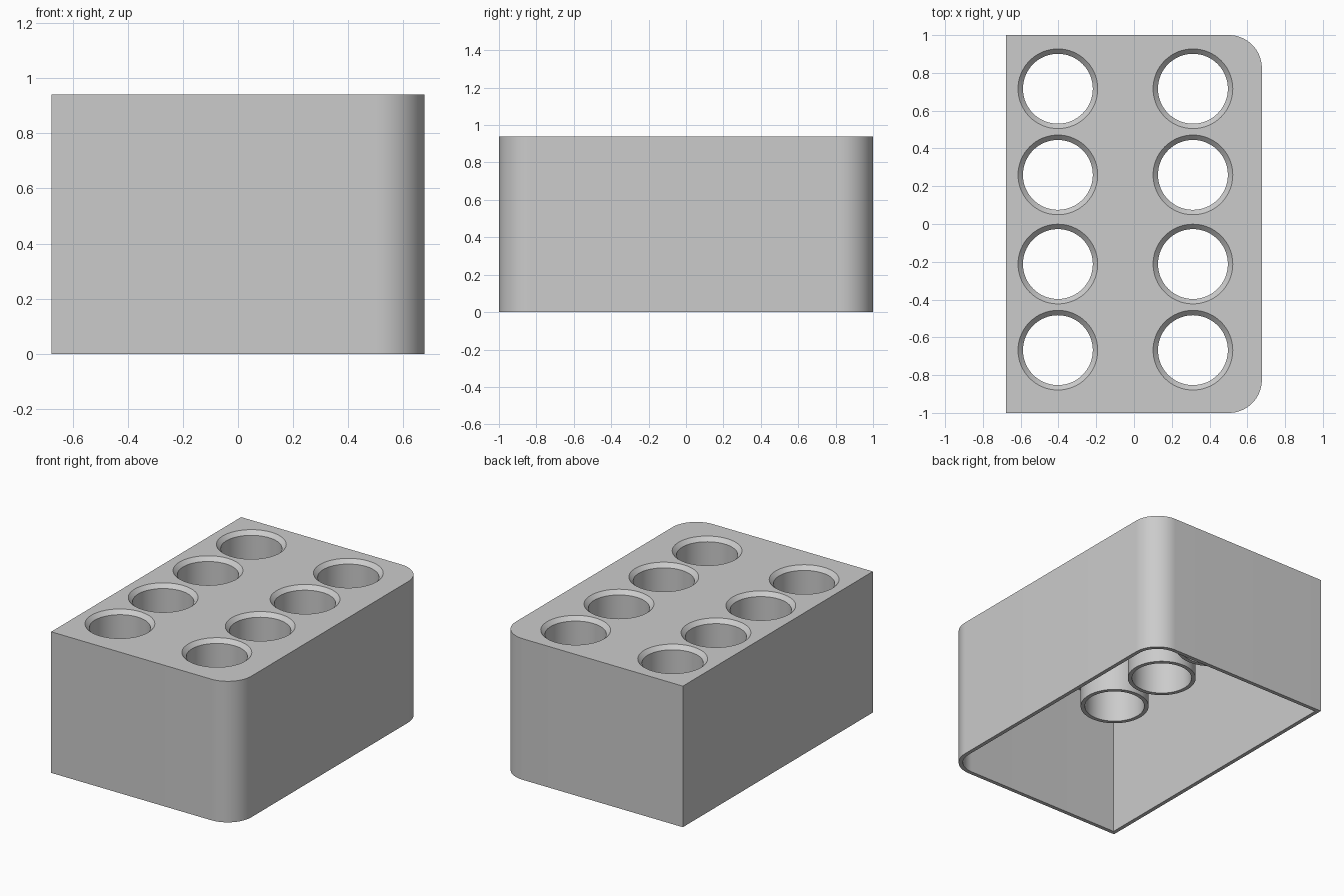
import bpy, bmesh
from math import sin, cos, pi, radians

cube = bpy.data.objects.get("Cube")
if cube:
    bpy.data.objects.remove(cube)

HALF_X, HALF_Y, HEIGHT = 0.677, 1.0, 0.94
WALL, CORNER = 0.026, 0.175
HOLE_R, TUBE_R, TUBE_BOTTOM = 0.185, 0.211, 0.67
CENTRES = [(x, y) for x in (-0.403, 0.312) for y in (-0.668, -0.212, 0.26, 0.716)]

grey = bpy.data.materials.new("plain grey")
grey.use_nodes = True
grey.diffuse_color = (0.6, 0.6, 0.6, 1)
grey.node_tree.nodes["Principled BSDF"].inputs["Base Color"].default_value = (0.6, 0.6, 0.6, 1)


def add_object(name, bm):
    bmesh.ops.recalc_face_normals(bm, faces=bm.faces)
    mesh = bpy.data.meshes.new(name)
    bm.to_mesh(mesh)
    bm.free()
    mesh.materials.append(grey)
    obj = bpy.data.objects.new(name, mesh)
    bpy.context.collection.objects.link(obj)
    return obj


def loft(bm, rings):
    """Closed solid through a stack of rings of equal length."""
    rows = [[bm.verts.new(p) for p in ring] for ring in rings]
    for low, high in zip(rows, rows[1:]):
        for i in range(len(low)):
            bm.faces.new((low[i - 1], low[i], high[i], high[i - 1]))
    bm.faces.new(rows[0][::-1])
    bm.faces.new(rows[-1])


def outline(inset, z, steps=16):
    """Rectangle with the two +x corners rounded."""
    hx, hy, r = HALF_X - inset, HALF_Y - inset, CORNER - inset
    pts = [(-hx, hy, z), (-hx, -hy, z)]
    for side, start in ((-1, -pi / 2), (1, 0)):
        for i in range(steps + 1):
            a = start + pi / 2 * i / steps
            pts.append((hx - r + r * cos(a), side * (hy - r) + r * sin(a), z))
    return pts


def prism(name, inset, z0, z1):
    bm = bmesh.new()
    loft(bm, [outline(inset, z0), outline(inset, z1)])
    return add_object(name, bm)


def turned_set(name, profile, sides=64):
    """One turned solid at every hole centre, profile given as (radius, z)."""
    bm = bmesh.new()
    for cx, cy in CENTRES:
        loft(bm, [[(cx + r * cos(2 * pi * i / sides), cy + r * sin(2 * pi * i / sides), z)
                   for i in range(sides)] for r, z in profile])
    return add_object(name, bm)


# Body and the helper solids that shape it
tray = prism("holder_body", 0, 0, HEIGHT)
cavity = prism("cavity_cutter", WALL, -0.1, HEIGHT - WALL)
tubes = turned_set("tube_helper", [(TUBE_R, TUBE_BOTTOM), (TUBE_R, HEIGHT - WALL / 2)])
chamfer = TUBE_R - HOLE_R
holes = turned_set("hole_cutter", [(HOLE_R, TUBE_BOTTOM - 0.1), (HOLE_R, HEIGHT - chamfer),
                                   (TUBE_R + 0.02, HEIGHT + 0.02)])

# Hollow the body, hang the tubes, bore the chamfered holes
for helper, operation in ((cavity, 'DIFFERENCE'), (tubes, 'UNION'), (holes, 'DIFFERENCE')):
    helper.hide_render = True
    mod = tray.modifiers.new(helper.name, 'BOOLEAN')
    mod.operation, mod.object, mod.solver = operation, helper, 'EXACT'

bpy.context.view_layer.update()
shaped = bpy.data.meshes.new_from_object(tray.evaluated_get(bpy.context.evaluated_depsgraph_get()))
tray.modifiers.clear()
tray.data = shaped
for helper in (cavity, tubes, holes):
    bpy.data.objects.remove(helper)

# Smooth the rounded surfaces, keep the edges sharp
for obj in bpy.context.selected_objects:
    obj.select_set(False)
tray.select_set(True)
bpy.context.view_layer.objects.active = tray
bpy.ops.object.shade_smooth_by_angle(angle=radians(30))
